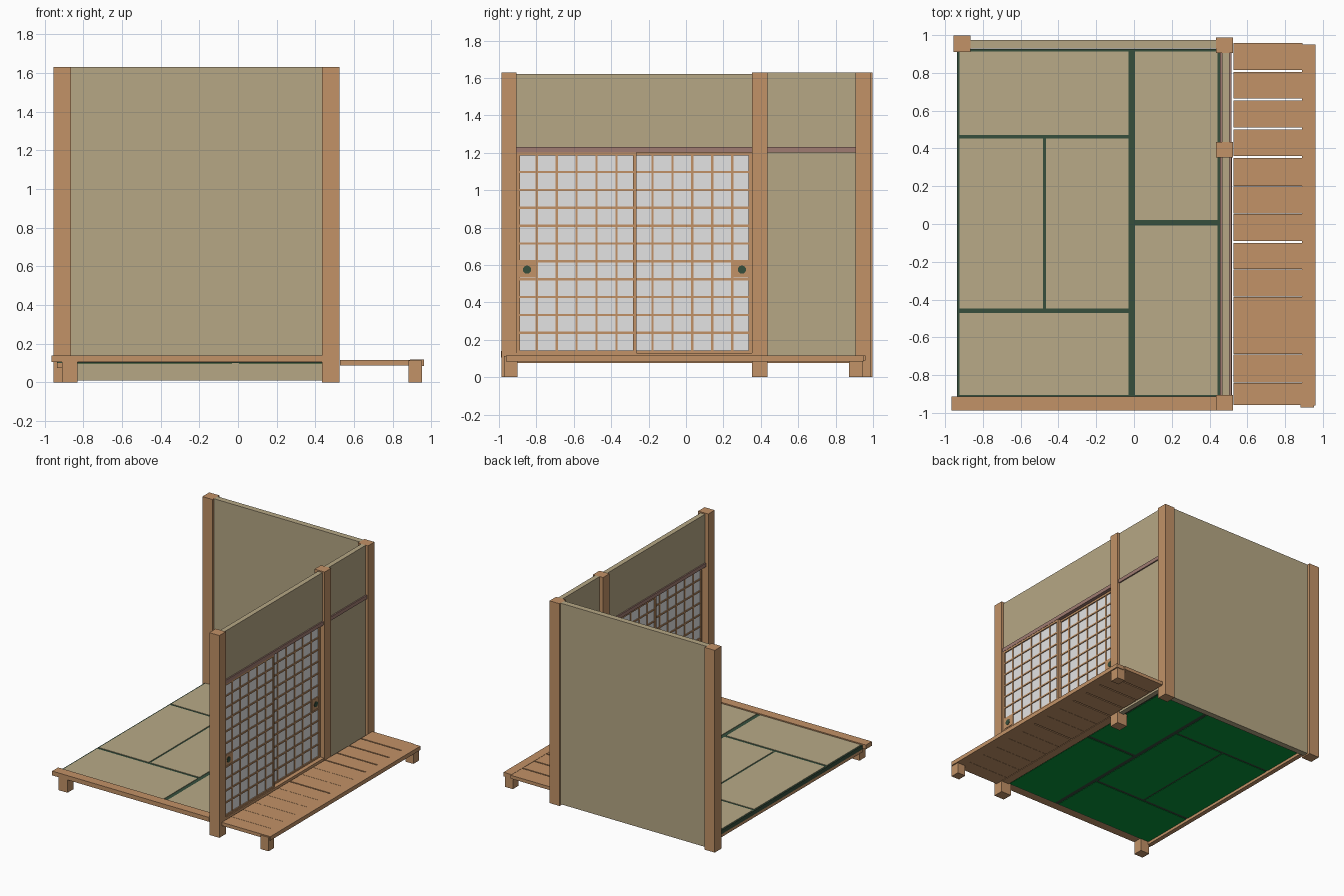
import bpy, bmesh, math
from mathutils import Matrix, Vector

if "Cube" in bpy.data.objects:
    bpy.data.objects.remove(bpy.data.objects["Cube"])


def material(name, r, g, b):
    """Flat colour given as 0-255 screen values, stored linear."""
    m = bpy.data.materials.new(name)
    lin = [((c / 255 + 0.055) / 1.055) ** 2.4 if c > 10 else c / 255 / 12.92 for c in (r, g, b)]
    m.diffuse_color = (*lin, 1)
    m.use_nodes = True
    m.node_tree.nodes["Principled BSDF"].inputs["Base Color"].default_value = m.diffuse_color
    return m


WOOD = material("warm wood", 194, 146, 103)
LINTEL = material("mauve wood", 160, 124, 114)
PLASTER = material("plaster beige", 182, 167, 133)
STRAW = material("straw mat", 184, 170, 135)
PAPER = material("white paper", 228, 228, 228)
TRIM = material("dark green trim", 54, 78, 60)
BACKING = material("green backing", 8, 150, 58)


def add_box(bm, x0, x1, y0, y1, z0, z1):
    centre = Vector(((x0 + x1) / 2, (y0 + y1) / 2, (z0 + z1) / 2))
    size = Matrix.Diagonal((x1 - x0, y1 - y0, z1 - z0, 1))
    bmesh.ops.create_cube(bm, size=1, matrix=Matrix.Translation(centre) @ size)


def boxes(name, mat, *dims):
    """One object made of axis-aligned boxes (x0, x1, y0, y1, z0, z1)."""
    bm = bmesh.new()
    for d in dims:
        add_box(bm, *d)
    mesh = bpy.data.meshes.new(name)
    bm.to_mesh(mesh)
    bm.free()
    mesh.materials.append(mat)
    ob = bpy.data.objects.new(name, mesh)
    bpy.context.collection.objects.link(ob)
    return ob


# Posts and short feet
boxes("post_back_left", WOOD, (-0.955, -0.865, 0.91, 0.998, 0, 1.63))
boxes("post_back_right", WOOD, (0.435, 0.525, 0.905, 0.988, 0, 1.63))
boxes("post_middle_right", WOOD, (0.435, 0.525, 0.353, 0.435, 0, 1.63))
boxes("post_front_right", WOOD, (0.435, 0.525, -0.987, -0.905, 0, 1.63))
boxes("foot_front_left", WOOD, (-0.91, -0.83, -0.985, -0.91, 0, 0.11))

# Floor beams
boxes("front_beam", WOOD, (-0.965, 0.435, -0.988, -0.912, 0.105, 0.14))
boxes("left_beam", WOOD, (-0.935, -0.90, -0.912, 0.91, 0.075, 0.10))

# Plaster walls
boxes("back_wall", PLASTER, (-0.865, 0.435, 0.928, 0.975, 0.01, 1.63))
boxes("upper_right_wall", PLASTER, (0.465, 0.505, -0.905, 0.353, 1.23, 1.62))
boxes("side_right_wall", PLASTER, (0.465, 0.505, 0.435, 0.905, 0.09, 1.63))

# Lintel and door sill
boxes("lintel", LINTEL, (0.455, 0.515, -0.905, 0.353, 1.20, 1.23),
      (0.455, 0.515, 0.435, 0.905, 1.20, 1.23))
boxes("door_sill", WOOD, (0.455, 0.52, -0.905, 0.353, 0.09, 0.13))

# Floor mats: straw tops and green backs set in a dark green border slab
boxes("mat_border", TRIM, (-0.937, 0.455, -0.915, 0.926, 0.10, 0.131))
mats = [(-0.925, -0.03, 0.472, 0.914), (-0.925, -0.482, -0.448, 0.452),
        (-0.466, -0.03, -0.448, 0.452), (-0.925, -0.03, -0.906, -0.472),
        (0.005, 0.443, 0.02, 0.914), (0.005, 0.443, -0.906, -0.008)]
for i, r in enumerate(mats, 1):
    boxes(f"mat_top_{i}", STRAW, (*r, 0.129, 0.134))
    boxes(f"mat_back_{i}", BACKING, (*r, 0.097, 0.102))


# Sliding paper doors with lattice and round finger pulls
def sliding_door(name, x, y0, y1, pull_y):
    z0, z1, stile, bar = 0.13, 1.20, 0.018, 0.006
    frame = [(x - 0.012, x + 0.012, y0, y0 + stile, z0, z1),
             (x - 0.012, x + 0.012, y1 - stile, y1, z0, z1),
             (x - 0.012, x + 0.012, y0, y1, z0, z0 + 0.012),
             (x - 0.012, x + 0.012, y0, y1, z1 - 0.016, z1)]
    for i in range(1, 6):
        y = y0 + (y1 - y0) * i / 6
        frame.append((x - 0.008, x + 0.008, y - bar, y + bar, z0, z1))
    for i in range(1, 11):
        z = z0 + 0.012 + (z1 - z0 - 0.02) * i / 11
        frame.append((x - 0.009, x + 0.009, y0, y1, z - bar, z + bar))
    # Solid panel behind the pull
    frame.append((x - 0.010, x + 0.010, pull_y - 0.052, pull_y + 0.052, 0.533, 0.62))
    boxes(name + "_lattice", WOOD, *frame)
    boxes(name + "_paper", PAPER, (x - 0.003, x + 0.003, y0 + 0.01, y1 - 0.01, z0 + 0.005, z1 - 0.005))
    bpy.ops.mesh.primitive_cylinder_add(vertices=16, radius=0.022, depth=0.026,
                                        location=(x, pull_y, 0.575),
                                        rotation=(0, math.pi / 2, 0))
    bpy.context.object.name = name + "_pull"
    bpy.context.object.data.materials.append(TRIM)


sliding_door("outer_door", 0.501, -0.905, -0.265, -0.85)
sliding_door("inner_door", 0.475, -0.285, 0.353, 0.299)

# Veranda: planks with narrow gaps, outer rail, two feet
edges = [-0.96, -0.84, -0.69, -0.54, -0.385, -0.24, -0.095, 0.055,
         0.20, 0.355, 0.505, 0.66, 0.81, 0.96]
wide = {-0.095, 0.355, 0.505, 0.66, 0.81}
half = [0.005 if e in wide else 0.001 for e in edges]
planks = [(0.527, 0.892, edges[i] + half[i], edges[i + 1] - half[i + 1], 0.088, 0.115)
          for i in range(len(edges) - 1)]
boxes("veranda_planks", WOOD, *planks)
boxes("veranda_rail", WOOD, (0.89, 0.962, -0.962, 0.95, 0.085, 0.117))
boxes("veranda_feet", WOOD, (0.882, 0.953, -0.972, -0.90, 0, 0.112),
      (0.882, 0.953, 0.872, 0.945, 0, 0.112))
